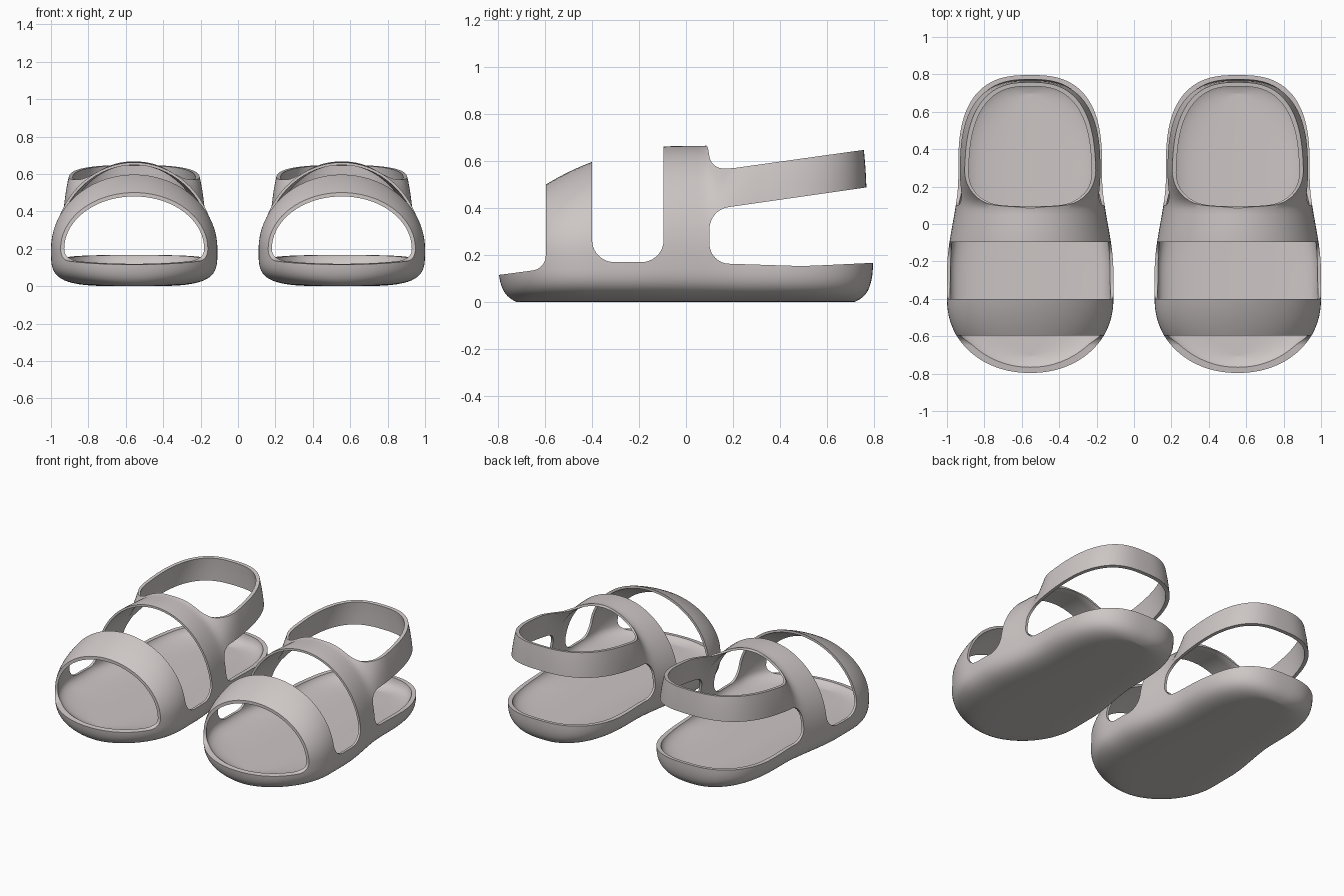
import bpy, bmesh, math
from mathutils import Vector

if "Cube" in bpy.data.objects:
    bpy.data.objects.remove(bpy.data.objects["Cube"])

CX = 0.555      # sideways offset of each sandal
ZC = 0.2        # height of the widest level

rubber = bpy.data.materials.new("warm grey rubber")
rubber.diffuse_color = (0.61, 0.565, 0.56, 1)
rubber.use_nodes = True
rubber.node_tree.nodes["Principled BSDF"].inputs["Base Color"].default_value = rubber.diffuse_color


def smooth(a, b, v):
    t = min(1, max(0, (v - a) / (b - a)))
    return t * t * (3 - 2 * t)


def half_width(y):
    w = 0.445 - 0.06 * smooth(-0.25, 0.25, y)
    if y < -0.4:
        u = min(1, (-0.4 - y) / 0.4)
        w *= (1 - u ** 2.1) ** (1 / 2.1)
    if y > 0.3:
        u = min(1, (y - 0.3) / 0.497)
        w *= (1 - u ** 2.7) ** (1 / 2.7)
    return w


def top_height(y):
    h = 0.665 - 0.185 * (max(0, -y) / 0.63) ** 2.2
    return h + 0.3 * smooth(0.09, 0.3, y)


def foot_body(name, wall, floor, low_power):
    """Closed foot-shaped volume lofted from toe to heel."""
    bm = bmesh.new()
    stations, count = 90, 72
    rings = []
    for i in range(stations + 1):
        s = -math.cos(math.pi * i / stations)
        y0 = -0.0015 + 0.7985 * s
        inset = wall * (1 + 0.6 * smooth(0, 0.3, y0))
        w = half_width(y0) * (1 - inset / 0.41)
        h = top_height(y0) - inset - ZC
        n = 2 + 0.35 * smooth(0.07, 0.3, y0)
        ring = []
        for j in range(count):
            a = 2 * math.pi * j / count
            c, d = math.cos(a), math.sin(a)
            e = n if d > 0 else low_power
            x = math.copysign(abs(c) ** (2 / e), c) if abs(c) > 1e-6 else 0
            q = min(1, abs(d) ** (2 / e)) if abs(d) > 1e-6 else 0
            z = ZC + h * q if d > 0 else ZC - (ZC - floor) * q
            y = y0 * (1 - inset / 0.79)
            if d < 0:
                y *= 1 - 0.06 * q ** 3 - 0.04 * q ** 10
            elif y > 0:
                y *= 1 - 0.037 * smooth(0.2, 0.5, z) - 0.02 * smooth(0.5, 0.75, z)
            ring.append(bm.verts.new((x * w, y, z)))
        rings.append(ring)
    for r0, r1 in zip(rings, rings[1:]):
        for j in range(count):
            k = (j + 1) % count
            bm.faces.new((r0[j], r0[k], r1[k], r1[j]))
    bmesh.ops.remove_doubles(bm, verts=bm.verts, dist=1e-5)
    return finish(name, bm)


def finish(name, bm):
    bmesh.ops.recalc_face_normals(bm, faces=bm.faces)
    if bm.calc_volume(signed=True) < 0:
        bmesh.ops.reverse_faces(bm, faces=bm.faces)
    me = bpy.data.meshes.new(name)
    bm.to_mesh(me)
    bm.free()
    me.materials.append(rubber)
    ob = bpy.data.objects.new(name, me)
    bpy.context.collection.objects.link(ob)
    return ob


def rounded(points, steps=10):
    """Round each (y, z, radius) corner of a polygon."""
    out = []
    for i, (y, z, r) in enumerate(points):
        p = Vector((y, z))
        if r == 0:
            out.append(p)
            continue
        a = (Vector(points[i - 1][:2]) - p).normalized()
        b = (Vector(points[(i + 1) % len(points)][:2]) - p).normalized()
        half = a.angle(b) / 2
        mid = p + (a + b).normalized() * r / math.sin(half)
        t = r / math.tan(half)
        v0, v1 = p + a * t - mid, p + b * t - mid
        for k in range(steps + 1):
            f = k / steps
            ang = v0.angle(v1)
            out.append(mid + (v0 * math.sin((1 - f) * ang) + v1 * math.sin(f * ang)) / math.sin(ang))
    return out


# Side outline: sole, heel strap, middle strap and front strap
outline = rounded([
    (-0.9, -0.1, 0), (0.9, -0.1, 0), (0.9, 0.172, 0), (0.5, 0.153, 1.5),
    (0.1, 0.166, 0.085), (0.1, 0.393, 0.095), (0.9, 0.507, 0),
    (0.9, 0.668, 0), (0.2, 0.570, 0.3), (0.108, 0.568, 0.06), (0.092, 0.667, 0.022),
    (-0.095, 0.72, 0), (-0.095, 0.17, 0.095), (-0.4, 0.17, 0.095),
    (-0.4, 0.72, 0), (-0.597, 0.72, 0), (-0.597, 0.142, 0.065), (-0.9, 0.102, 0)])


def side_prism():
    bm = bmesh.new()
    left = [bm.verts.new((-0.7, p.x, p.y)) for p in outline]
    right = [bm.verts.new((0.7, p.x, p.y)) for p in outline]
    bm.faces.new(left)
    bm.faces.new(right[::-1])
    for i in range(len(left)):
        k = (i + 1) % len(left)
        bm.faces.new((left[i], right[i], right[k], left[k]))
    return finish("side_outline_cutter", bm)


def volume(mesh):
    bm = bmesh.new()
    bm.from_mesh(mesh)
    v = bm.calc_volume()
    bm.free()
    return v


# Trim the body to the strap outline, then hollow it;
# a wall that fails to hollow is retried slightly thicker
body = foot_body("left_sandal", 0, 0, 4.0)
prism = side_prism()
tries = [(w, s) for w in (0.014, 0.016, 0.019) for s in ('EXACT', 'MANIFOLD')]
for wall, solver in tries:
    cavity = foot_body("foot_cavity_cutter", wall, 0.09, 3.2)
    for cutter, op in ((prism, 'INTERSECT'), (cavity, 'DIFFERENCE')):
        m = body.modifiers.new(op.lower(), 'BOOLEAN')
        m.object, m.operation, m.solver = cutter, op, solver
    deps = bpy.context.evaluated_depsgraph_get()
    deps.update()
    mesh = bpy.data.meshes.new_from_object(body.evaluated_get(deps))
    body.modifiers.clear()
    bpy.data.objects.remove(cavity)
    if 0.05 < volume(mesh) < 0.27:
        break
body.data = mesh
bpy.data.objects.remove(prism)

# The pair
body.location.x = -CX
bpy.ops.object.select_all(action='DESELECT')
body.select_set(True)
bpy.context.view_layer.objects.active = body
bpy.ops.object.shade_smooth_by_angle(angle=math.radians(40))
other = body.copy()
other.data = body.data.copy()
other.name = "right_sandal"
other.location.x = CX
bpy.context.collection.objects.link(other)
